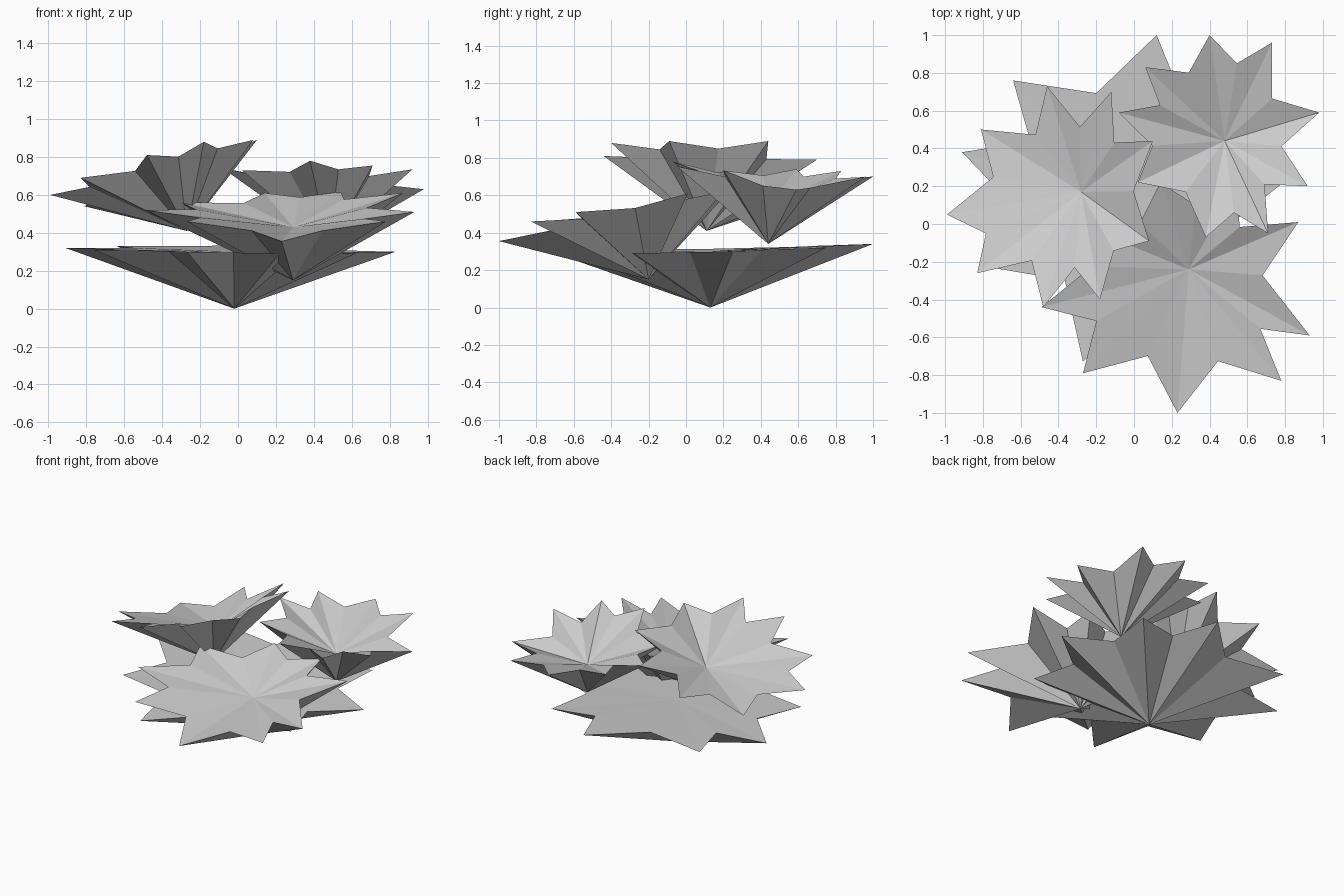
import bpy
import bmesh
from mathutils import Vector

# Remove the default cube
if "Cube" in bpy.data.objects:
    bpy.data.objects.remove(bpy.data.objects["Cube"], do_unlink=True)

# Single pale grey used on every part
grey = bpy.data.materials.new("pale_grey")
grey.use_nodes = True
grey_colour = (0.6, 0.6, 0.6, 1)
grey.diffuse_color = grey_colour
grey.node_tree.nodes["Principled BSDF"].inputs["Base Color"].default_value = grey_colour


def star_leaf(name, root, heart, tips):
    """Pointed star bowl: a rim of tips and notches, fanned to a heart above and a root below.

    Each tip is (x, y, z, inset), counter-clockwise; inset sets how deep
    the notch after that tip cuts towards the heart.
    """
    bm = bmesh.new()
    low, high = bm.verts.new(root), bm.verts.new(heart)
    centre = Vector(heart)
    rim = []
    for this, following in zip(tips, tips[1:] + tips[:1]):
        tip = Vector(this[:3])
        middle = (tip + Vector(following[:3])) / 2
        notch = middle.lerp(centre, this[3])
        notch.z = middle.lerp(centre, this[3] * 0.6).z
        rim += [bm.verts.new(tip), bm.verts.new(notch)]
    for a, b in zip(rim, rim[1:] + rim[:1]):
        bm.faces.new((a, b, high))
        bm.faces.new((b, a, low))
    mesh = bpy.data.meshes.new(name)
    bm.to_mesh(mesh)
    bm.free()
    mesh.materials.append(grey)
    leaf = bpy.data.objects.new(name, mesh)
    bpy.context.collection.objects.link(leaf)
    return leaf


# Wide, nearly level leaf at the bottom
star_leaf("base_leaf", (-.02, .13, 0), (-.02, .13, .3), [
    (.83, .25, .3, .25),
    (.55, .75, .32, .25),
    (.12, 1, .34, .25),
    (-.64, .76, .33, .3),
    (-.91, .38, .32, .25),
    (-.76, -.23, .31, .3),
    (-.27, -.73, .3, .25),
    (.22, -.6, .29, .25),
    (.62, -.28, .29, .25),
])

# Leaf leaning forward
star_leaf("front_leaf", (.29, -.2, .15), (.29, -.24, .43), [
    (.87, .01, .61, .35),
    (.54, .2, .62, .25),
    (.14, .22, .61, .3),
    (-.3, 0, .56, .25),
    (-.49, -.44, .52, .27),
    (-.27, -.79, .46, .3),
    (.23, -1, .355, .28),
    (.78, -.83, .46, .33),
    (.93, -.59, .51, .36),
])

# Leaf leaning towards negative x
star_leaf("right_leaf", (-.27, .11, .41), (-.28, .17, .62), [
    (.1, .44, .89, .35),
    (-.12, .7, .79, .37),
    (-.46, .73, .66, .32),
    (-.81, .5, .54, .25),
    (-.99, .05, .6, .2),
    (-.83, -.26, .69, .3),
    (-.48, -.44, .81, .32),
    (-.18, -.4, .88, .25),
    (.08, -.09, .89, .25),
])

# Smallest leaf at the back
star_leaf("left_leaf", (.48, .44, .34), (.48, .44, .54), [
    (.98, .59, .63, .33),
    (.73, .96, .7, .24),
    (.4, 1, .7, .24),
    (.06, .83, .73, .3),
    (-.08, .59, .74, .25),
    (.02, .22, .73, .26),
    (.38, -.07, .78, .24),
    (.71, -.05, .755, .37),
    (.92, .2, .735, .36),
])
